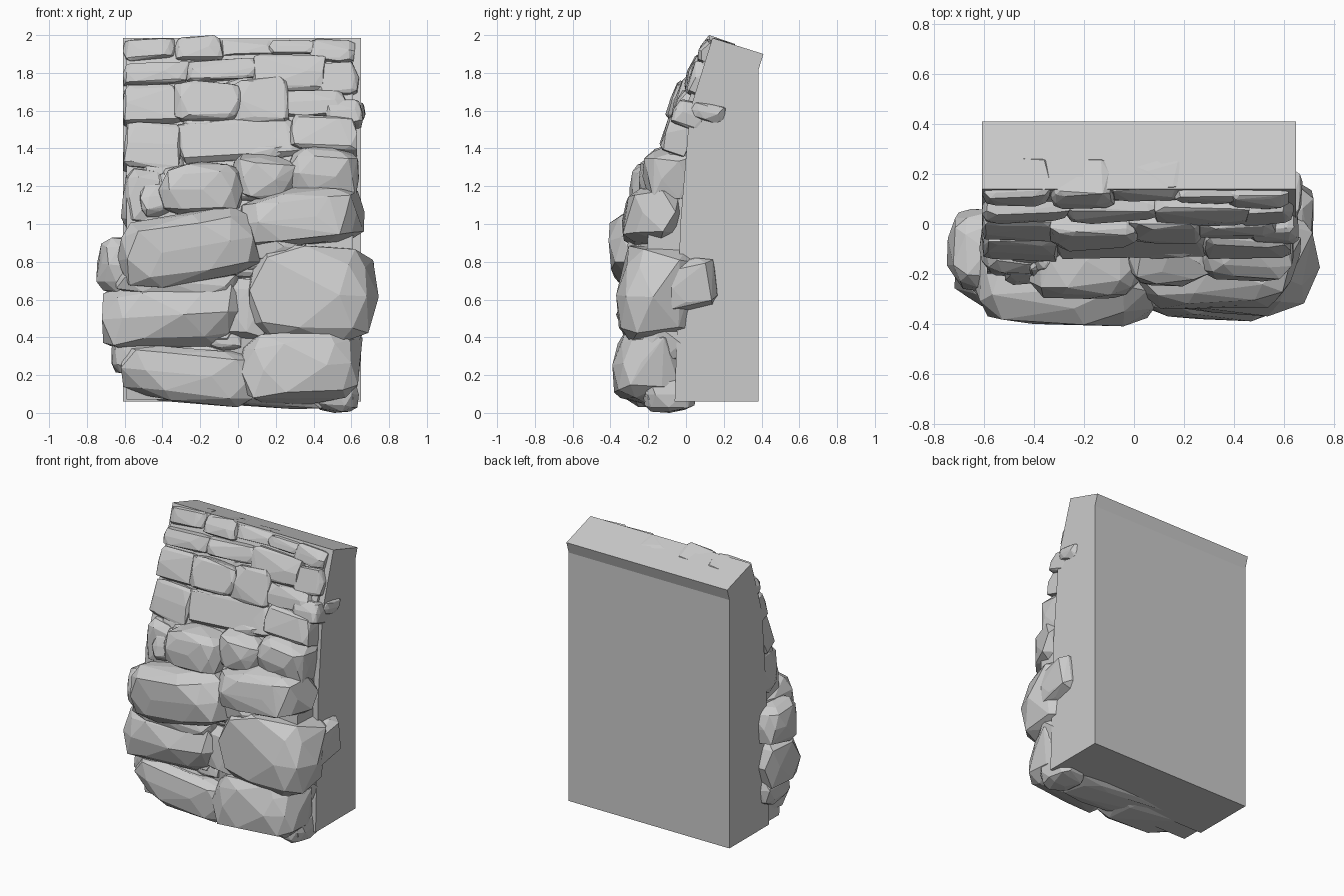
import bpy
import bmesh
import random
from math import copysign
from mathutils import Matrix, Vector

if "Cube" in bpy.data.objects:
    bpy.data.objects.remove(bpy.data.objects["Cube"], do_unlink=True)

random.seed(11)

stone_grey = bpy.data.materials.new("stone_grey")
stone_grey.use_nodes = True
stone_grey.diffuse_color = (0.6, 0.6, 0.6, 1)
bsdf = stone_grey.node_tree.nodes["Principled BSDF"]
bsdf.inputs["Base Color"].default_value = stone_grey.diffuse_color
bsdf.inputs["Roughness"].default_value = 0.9


def finish(bm, name):
    """Turn a bmesh into a flat shaded stone object."""
    bmesh.ops.recalc_face_normals(bm, faces=bm.faces[:])
    mesh = bpy.data.meshes.new(name)
    bm.to_mesh(mesh)
    bm.free()
    mesh.materials.append(stone_grey)
    obj = bpy.data.objects.new(name, mesh)
    bpy.context.collection.objects.link(obj)
    return obj


def slab(name, profile, left, right):
    """Extrude a side profile of (y, z) points across x."""
    bm = bmesh.new()
    face = bm.faces.new([bm.verts.new((left, y, z)) for y, z in profile])
    grown = bmesh.ops.extrude_face_region(bm, geom=[face])["geom"]
    moved = [v for v in grown if isinstance(v, bmesh.types.BMVert)]
    bmesh.ops.translate(bm, verts=moved, vec=(right - left, 0, 0))
    return finish(bm, name)


def stone(name, x_range, y_range, z_range, roll=0, lean=0, boxy=0.6, rough=0.07):
    """Chipped rock: the hull of a jittered, squared-off sphere that fills its ranges."""
    bm = bmesh.new()
    bmesh.ops.create_icosphere(bm, subdivisions=2, radius=1)
    size = Vector([r[1] - r[0] for r in (x_range, y_range, z_range)])
    turn = Matrix.Rotation(lean, 3, "X") @ Matrix.Rotation(roll, 3, "Y")
    spin = Matrix.Rotation(random.uniform(0, 3), 3, "Z")
    for v in bm.verts:
        p = spin @ v.co
        p = Vector([copysign(abs(c) ** boxy, c) for c in p])
        p *= random.uniform(1 - rough * 2, 1 + rough * 0.5)
        v.co = turn @ Vector([c * s for c, s in zip(p, size)])
    for axis, (low, high) in enumerate((x_range, y_range, z_range)):
        values = [v.co[axis] for v in bm.verts]
        start, span = min(values), max(values) - min(values)
        for v in bm.verts:
            v.co[axis] = low + (v.co[axis] - start) / span * (high - low)
    hull = bmesh.ops.convex_hull(bm, input=bm.verts[:])
    loose = set(hull["geom_interior"] + hull["geom_unused"])
    bmesh.ops.delete(bm, geom=[g for g in loose if isinstance(g, bmesh.types.BMVert)],
                     context="VERTS")
    bmesh.ops.dissolve_limit(bm, angle_limit=0.12, verts=bm.verts[:], edges=bm.edges[:])
    return finish(bm, name)


def joint_depth(z):
    """Depth of the joints: upright below, leaning back with height above."""
    return max(-0.27, -0.07 + (z - 1.5) * 0.45)


# Flat backed wall and the rough bed the stones sit in
slab("wall_core", [(-0.06, 0.06), (0.385, 0.06), (0.385, 1.82), (0.41, 1.9),
                   (0.14, 1.985), (0.02, 1.6), (-0.03, 1)], -0.61, 0.65)
slab("stone_bed", [(-0.2, 0.07), (0, 0.07), (0.2, 1.95), (0.13, 1.96),
                   (0.03, 1.7), (-0.08, 1.4), (-0.19, 1.1), (-0.24, 0.4)], -0.59, 0.61)

# Big rounded boulders: left, right, bottom, top, front, back, roll
boulders = [
    (-0.62, 0.13, 0.03, 0.36, -0.34, 0, 0.1),
    (-0.02, 0.66, 0.04, 0.44, -0.39, 0, -0.08),
    (-0.72, 0.04, 0.32, 0.71, -0.37, 0.08, -0.06),
    (0.04, 0.745, 0.37, 0.9, -0.37, 0.1, 0.05),
    (-0.64, 0.12, 0.66, 1.1, -0.41, 0.05, -0.2),
    (0, 0.67, 0.87, 1.2, -0.34, 0, -0.1),
    (-0.42, 0.03, 1.04, 1.33, -0.3, 0, 0),
]
for i, (left, right, low, high, front, back, roll) in enumerate(boulders):
    stone(f"boulder_{i}", (left, right), (front, back), (low, high), roll)

# Small rocks wedged between and beside the boulders: left, right, bottom, top, front
wedges = [
    (-0.75, -0.45, 0.62, 0.93, -0.28),
    (0.4, 0.64, 0, 0.21, -0.23),
    (-0.67, -0.4, 0.2, 0.46, -0.28),
    (-0.14, 0.18, 0.36, 0.72, -0.29),
    (-0.62, -0.36, 0.96, 1.3, -0.21),
    (-0.04, 0.33, 1.1, 1.38, -0.25),
    (0.24, 0.64, 1.1, 1.42, -0.23),
    (0, 0.35, 0.78, 1, -0.31),
    (-0.5, 0.5, 0.02, 0.16, -0.26),
    (-0.65, 0.05, 0.58, 0.8, -0.33),
    (0.3, 0.66, 0.26, 0.5, -0.29),
]
for i, (left, right, low, high, front) in enumerate(wedges):
    stone(f"wedge_rock_{i}", (left, right), (front, 0.06), (low, high), 0.1)
stone("side_rock", (0.45, 0.72), (-0.15, 0.18), (0.53, 0.82), 0, 0.2)
stone("side_chip", (0.52, 0.675), (0.02, 0.22), (1.53, 1.65), 0, -0.2)

# Squared blocks laid in courses on the leaning part: left, right, bottom, top, front
blocks = [
    (-0.61, -0.32, 1.83, 1.985, 0.07), (-0.34, -0.07, 1.83, 2, 0.06),
    (-0.1, 0.21, 1.85, 1.985, 0.09), (0.16, 0.43, 1.86, 1.975, 0.08),
    (0.38, 0.62, 1.82, 1.98, 0.06), (-0.61, -0.24, 1.7, 1.86, 0),
    (-0.29, 0.1, 1.72, 1.88, 0), (0.06, 0.47, 1.66, 1.9, -0.01),
    (0.39, 0.64, 1.64, 1.86, -0.01), (-0.61, -0.29, 1.49, 1.74, -0.07),
    (-0.34, 0.03, 1.51, 1.76, -0.11), (-0.03, 0.27, 1.49, 1.78, -0.08),
    (0.21, 0.58, 1.53, 1.71, -0.06), (0.46, 0.66, 1.48, 1.66, -0.08),
    (-0.61, -0.29, 1.25, 1.54, -0.15), (-0.35, 0.37, 1.29, 1.57, -0.14),
    (0.27, 0.63, 1.35, 1.58, -0.14),
]
for i, (left, right, low, high, front) in enumerate(blocks):
    stone(f"wall_block_{i}", (left, right), (front, front + 0.2), (low, high),
          random.uniform(-0.08, 0.08), -0.35, 0.35, 0.07)

# Rubble filling the joints
for i in range(45):
    x, z = random.uniform(-0.48, 0.5), 0.2 + i / 45 * 1.6
    wide, tall = random.uniform(0.09, 0.14), random.uniform(0.05, 0.1)
    front = joint_depth(z) + random.uniform(-0.02, 0.02)
    stone(f"rubble_{i}", (x - wide, x + wide), (front, front + 0.15),
          (z - tall, z + tall), random.uniform(-0.4, 0.4), -0.3)
